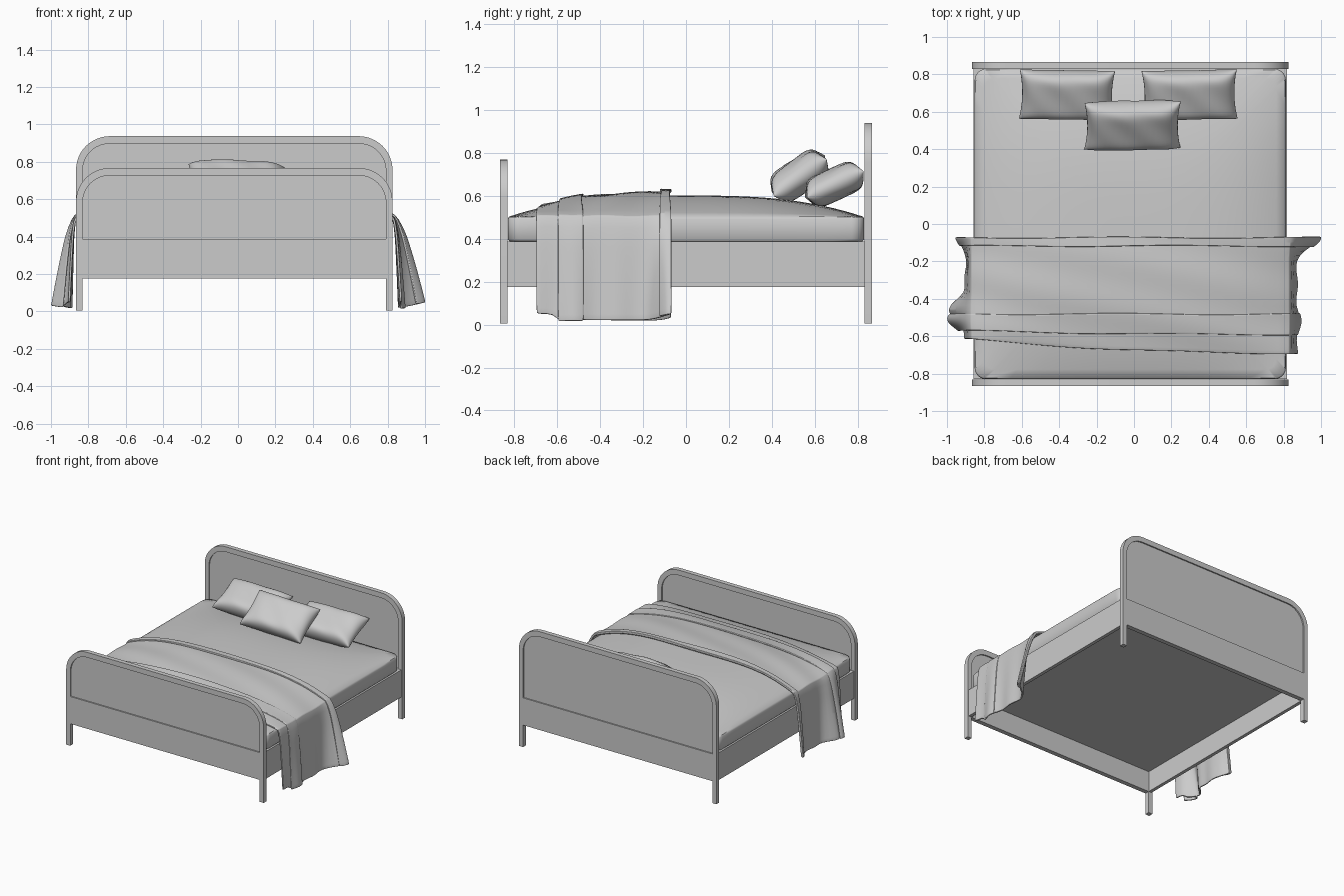
import bpy, bmesh
from math import sin, cos, pi, exp, radians

if "Cube" in bpy.data.objects:
    bpy.data.objects.remove(bpy.data.objects["Cube"], do_unlink=True)

CX = -0.02            # bed centre line
HALF = 0.846          # half width of the boards
POST, TOP_BAR, DEPTH = 0.035, 0.04, 0.035
BED_X, BED_Y = 0.832, 0.829
RAIL_LOW, RAIL_TOP = 0.175, 0.386


def finish(bm, name, angle=None):
    bmesh.ops.recalc_face_normals(bm, faces=bm.faces)
    mesh = bpy.data.meshes.new(name)
    bm.to_mesh(mesh)
    bm.free()
    obj = bpy.data.objects.new(name, mesh)
    bpy.context.collection.objects.link(obj)
    if angle:
        bpy.ops.object.select_all(action="DESELECT")
        obj.select_set(True)
        bpy.context.view_layer.objects.active = obj
        bpy.ops.object.shade_smooth_by_angle(angle=radians(angle))
    return obj


def box(name, x0, x1, y0, y1, z0, z1):
    bm = bmesh.new()
    bmesh.ops.create_cube(bm, size=1)
    for v in bm.verts:
        v.co.x = (x0 + x1) / 2 + v.co.x * (x1 - x0)
        v.co.y = (y0 + y1) / 2 + v.co.y * (y1 - y0)
        v.co.z = (z0 + z1) / 2 + v.co.z * (z1 - z0)
    return finish(bm, name)


def arch(half, bottom, top, radius, steps=12):
    """Upside-down U with rounded shoulders, as (x, z) points."""
    right = [(half, bottom)]
    for i in range(steps + 1):
        a = pi / 2 * i / steps
        right.append((half - radius + radius * cos(a), top - radius + radius * sin(a)))
    return right + [(-x, z) for x, z in reversed(right)]


def extrude_y(bm, y):
    new = bmesh.ops.extrude_face_region(bm, geom=bm.faces[:])["geom"]
    for v in new:
        if isinstance(v, bmesh.types.BMVert):
            v.co.y = y


# Head and foot boards: arched frame, recessed panel, flush lower board
def board(name, y0, top):
    y1 = y0 + DEPTH
    inner_half, inner_top, radius = HALF - POST, top - TOP_BAR, 0.18
    bm = bmesh.new()
    loops = [arch(HALF, 0.005, top, radius),
             arch(inner_half, 0.005, inner_top, radius - POST)]
    rows = [[bm.verts.new((CX + x, y0, z)) for x, z in loop] for loop in loops]
    for i in range(len(rows[0]) - 1):
        bm.faces.new((rows[0][i], rows[0][i + 1], rows[1][i + 1], rows[1][i]))
    extrude_y(bm, y1)
    finish(bm, name + "_frame", 30)

    bm = bmesh.new()
    outline = arch(inner_half, RAIL_TOP, inner_top, radius - POST)
    bm.faces.new([bm.verts.new((CX + x, y0 + 0.01, z)) for x, z in outline])
    extrude_y(bm, y1 - 0.01)
    finish(bm, name + "_panel")
    box(name + "_lower_board", CX - inner_half, CX + inner_half, y0, y1, RAIL_LOW, RAIL_TOP)


board("headboard", 0.83, 0.937)
board("footboard", -0.866, 0.767)

# Side rails and the base that carries the mattress
for side, label in ((1, "left"), (-1, "right")):
    a, b = sorted((CX + side * 0.812, CX + side * 0.838))
    box(label + "_side_rail", a, b, -0.83, 0.83, RAIL_LOW, RAIL_TOP)
box("bed_base", CX - 0.812, CX + 0.812, -0.83, 0.83, 0.335, RAIL_TOP)


# Mattress: rounded rectangle rings rising into a soft dome
def dome(x, y):
    u, v = min(1, abs(x / BED_X)), min(1, abs(y / BED_Y))
    return 0.5 + 0.1 * (1 - u ** 3.5) * (1 - v ** 2.8)


def rounded_rect(hx, hy, radius, steps=6, side=12):
    corners = []
    for k, (sx, sy) in enumerate(((1, 1), (-1, 1), (-1, -1), (1, -1))):
        for i in range(steps + 1):
            a = pi / 2 * (k + i / steps)
            corners.append((sx * (hx - radius) + radius * cos(a),
                            sy * (hy - radius) + radius * sin(a)))
    points = []
    for i, p in enumerate(corners):
        q = corners[(i + 1) % len(corners)]
        cuts = side if (i + 1) % (steps + 1) == 0 else 1
        points += [(p[0] + (q[0] - p[0]) * j / cuts, p[1] + (q[1] - p[1]) * j / cuts)
                   for j in range(cuts)]
    return points


bm = bmesh.new()
outline = rounded_rect(BED_X, BED_Y, 0.06)
rings = [[bm.verts.new((CX + x * k, y * k, z)) for x, y in outline]
         for k, z in ((0.99, RAIL_TOP), (1, RAIL_TOP + 0.01), (1, 0.49))]
for i in range(18):
    k = 0.993 * (1 - i / 18)
    rings.append([bm.verts.new((CX + x * k, y * k, dome(x * k, y * k))) for x, y in outline])
for a, b in zip(rings, rings[1:]):
    for i in range(len(a)):
        j = (i + 1) % len(a)
        bm.faces.new((a[i], a[j], b[j], b[i]))
bm.faces.new(rings[0])
bm.faces.new(rings[-1])
finish(bm, "mattress", 50)


# Pillows: two puffed sheets welded along a pinched seam
def pillow(name, location, tilt, size, lean=0.0, turn=0.0, n=24):
    w, l, t = size
    bm = bmesh.new()
    for side in (1, -1):
        grid = []
        for i in range(n + 1):
            row = []
            for j in range(n + 1):
                u, v = (sin(pi / 2 * (2 * k / n - 1)) for k in (i, j))
                puff = max(0, (1 - u ** 4) * (1 - v ** 6)) ** 0.5
                crease = 1 + 0.04 * sin(7 * u + 4 * v)
                row.append(bm.verts.new((u * w / 2 * (1 - 0.06 * (1 - v * v)),
                                         v * l / 2 * (1 - 0.07 * (1 - u ** 4)),
                                         side * t / 2 * puff * crease)))
            grid.append(row)
        for i in range(n):
            for j in range(n):
                bm.faces.new((grid[i][j], grid[i + 1][j], grid[i + 1][j + 1], grid[i][j + 1]))
    bmesh.ops.remove_doubles(bm, verts=bm.verts, dist=0.0005)
    obj = finish(bm, name, 80)
    obj.location = location
    obj.rotation_euler = (radians(tilt), radians(lean), radians(turn))


pillow("right_back_pillow", (-0.358, 0.69, 0.652), 25, (0.51, 0.29, 0.145), turn=-1)
pillow("left_back_pillow", (0.297, 0.69, 0.652), 25, (0.51, 0.29, 0.145), turn=1)
pillow("front_pillow", (-0.008, 0.527, 0.692), 35, (0.515, 0.3, 0.152), lean=2, turn=1)


# Throw blanket: draped sheets that flare out at the hanging ends
def flare(side, y):
    def bump(centre, width):
        return exp(-((y - centre) / width) ** 2)
    if side > 0:
        return 0.03 + 0.128 * bump(-0.075, 0.06) + 0.015 * bump(-0.53, 0.06)
    return 0.02 + 0.09 * bump(-0.52, 0.08) + 0.05 * bump(-0.07, 0.05)


def drape(name, y0, y1, lift, hem, thickness, skew=0.0, ns=80, nt=24):
    edge, top_part = 0.85, 0.62
    bm = bmesh.new()
    rows = []
    for i in range(ns + 1):
        s = 2 * i / ns - 1
        side = 1 if s > 0 else -1
        x0 = min(1, abs(s) / top_part) * edge * side
        f = max(0, (abs(s) - top_part) / (1 - top_part))
        row = []
        for j in range(nt + 1):
            t = j / nt
            y = y0 + (y1 - y0) * t
            z = dome(x0, y) + lift * (1 - 0.4 * abs(x0)) + 0.003 * sin(5 * x0 + 23 * y)
            low = hem + (0.03 if y < -0.6 else 0) + 0.2 * (flare(side, y) - 0.02)
            z += (low - z) * f ** 1.1
            x = x0 + side * (f ** 0.85 * flare(side, y) + 0.5 * lift * min(1, 4 * f)
                             + 0.006 * f * sin(34 * y))
            shift = skew * (1 - t) * (0.5 - x0 / 1.7) ** 2 + 0.004 * sin(6 * x + 2 * t)
            row.append(bm.verts.new((CX + x, y + shift, z)))
        rows.append(row)
    for i in range(ns):
        for j in range(nt):
            bm.faces.new((rows[i][j], rows[i + 1][j], rows[i + 1][j + 1], rows[i][j + 1]))
    obj = finish(bm, name, 60)
    relax = obj.modifiers.new("Relax", "SMOOTH")
    relax.iterations = 3
    solid = obj.modifiers.new("Thickness", "SOLIDIFY")
    solid.thickness = thickness
    solid.offset = 0
    soft = obj.modifiers.new("Soft edge", "BEVEL")
    soft.width = thickness * 0.4
    soft.segments = 3


drape("throw_blanket", -0.698, -0.072, 0.013, 0.01, 0.012, skew=0.075)
drape("throw_fold", -0.594, -0.478, 0.022, 0.004, 0.012, skew=0.02, nt=10)
drape("throw_hem", -0.12, -0.07, 0.025, 0.012, 0.016, nt=6)
